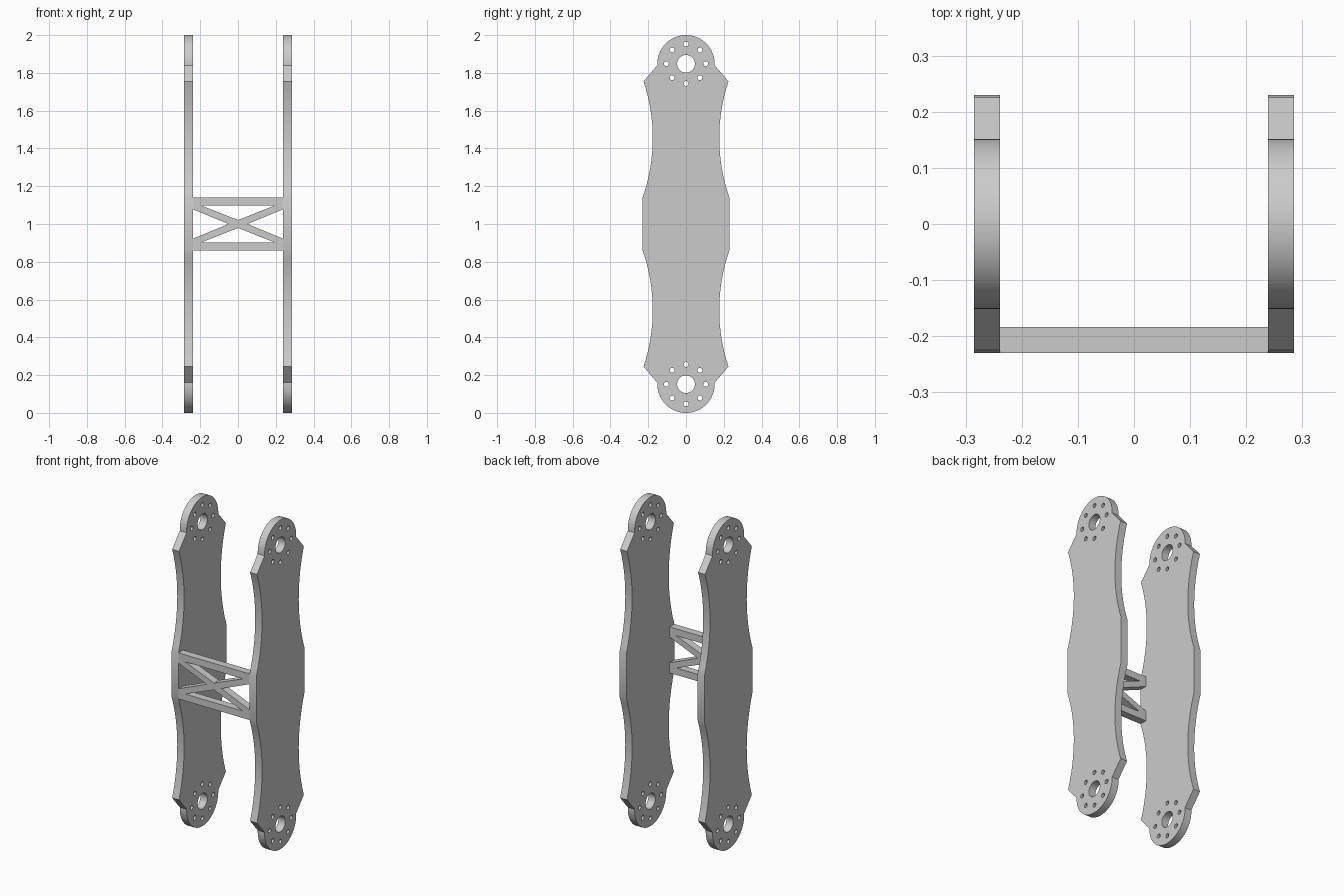
import bpy, bmesh
from math import sin, cos, pi, radians, atan2, hypot

if "Cube" in bpy.data.objects:
    bpy.data.objects.remove(bpy.data.objects["Cube"])


def circle(cy, cz, r, n):
    return [(cy + r * cos(2 * pi * i / n), cz + r * sin(2 * pi * i / n)) for i in range(n)]


def arc3(a, b, c, n):
    """Arc from a to c passing through b."""
    d = 2 * (a[0] * (b[1] - c[1]) + b[0] * (c[1] - a[1]) + c[0] * (a[1] - b[1]))
    s = [p[0] ** 2 + p[1] ** 2 for p in (a, b, c)]
    ux = (s[0] * (b[1] - c[1]) + s[1] * (c[1] - a[1]) + s[2] * (a[1] - b[1])) / d
    uy = (s[0] * (c[0] - b[0]) + s[1] * (a[0] - c[0]) + s[2] * (b[0] - a[0])) / d
    r = hypot(a[0] - ux, a[1] - uy)
    t0 = atan2(a[1] - uy, a[0] - ux) % (2 * pi)
    t1 = atan2(c[1] - uy, c[0] - ux) % (2 * pi)
    return [(ux + r * cos(t0 + (t1 - t0) * i / n), uy + r * sin(t0 + (t1 - t0) * i / n))
            for i in range(n + 1)]


def slab(name, loops, depth, loc, rot):
    """Filled outline with holes, given thickness and turned into a mesh."""
    cu = bpy.data.curves.new(name, 'CURVE')
    cu.dimensions = '2D'
    cu.fill_mode = 'BOTH'
    cu.extrude = depth / 2
    for pts in loops:
        sp = cu.splines.new('POLY')
        sp.points.add(len(pts) - 1)
        for p, q in zip(sp.points, pts):
            p.co = (q[0], q[1], 0, 1)
        sp.use_cyclic_u = True
    ob = bpy.data.objects.new(name, cu)
    bpy.context.collection.objects.link(ob)
    ob.location, ob.rotation_euler = loc, rot
    bpy.ops.object.select_all(action='DESELECT')
    ob.select_set(True)
    bpy.context.view_layer.objects.active = ob
    bpy.ops.object.convert(target='MESH')
    ob = bpy.context.object
    bm = bmesh.new()
    bm.from_mesh(ob.data)
    bmesh.ops.remove_doubles(bm, verts=bm.verts, dist=1e-5)
    bmesh.ops.recalc_face_normals(bm, faces=bm.faces)
    bm.to_mesh(ob.data)
    bm.free()
    bpy.ops.object.shade_smooth_by_angle(angle=radians(20))
    return ob


# Side plate outline: one quarter, mirrored to all four
quarter = arc3((0.23, 1.14), (0.176, 1.45), (0.225, 1.755), 16)
quarter += [(0.152 * cos(a), 1.848 + 0.152 * sin(a))
            for a in [radians(-3 + 93 * i / 16) for i in range(17)]]
top = quarter + [(-y, z) for y, z in quarter[-2::-1]]
outline = top + [(-y, 2 - z) for y, z in top]

# Bearing hole and bolt circle at each end
holes = []
for cz in (1.848, 0.152):
    holes.append(circle(0, cz, 0.047, 32))
    for i in range(8):
        a = i * pi / 4
        holes.append(circle(0.104 * cos(a), cz + 0.104 * sin(a), 0.013, 16))

for name, x in (("left_side_plate", -0.262), ("right_side_plate", 0.262)):
    slab(name, [outline] + holes, 0.046, (x, 0, 0), (pi / 2, 0, pi / 2))

# Cross brace between the plates: rails with an X of diagonals
X = 0.2395
half = [(X, 1.14), (X, 1.078), (0.05, 1.0), (X, 0.922), (X, 0.86)]
frame = half + [(-x, z) for x, z in reversed(half)]
windows = [[(-0.195, 1 + s * 0.098), (0.195, 1 + s * 0.098), (0, 1 + s * 0.021)] for s in (1, -1)]
slab("cross_brace", [frame] + windows, 0.046, (0, -0.207, 0), (pi / 2, 0, 0))
